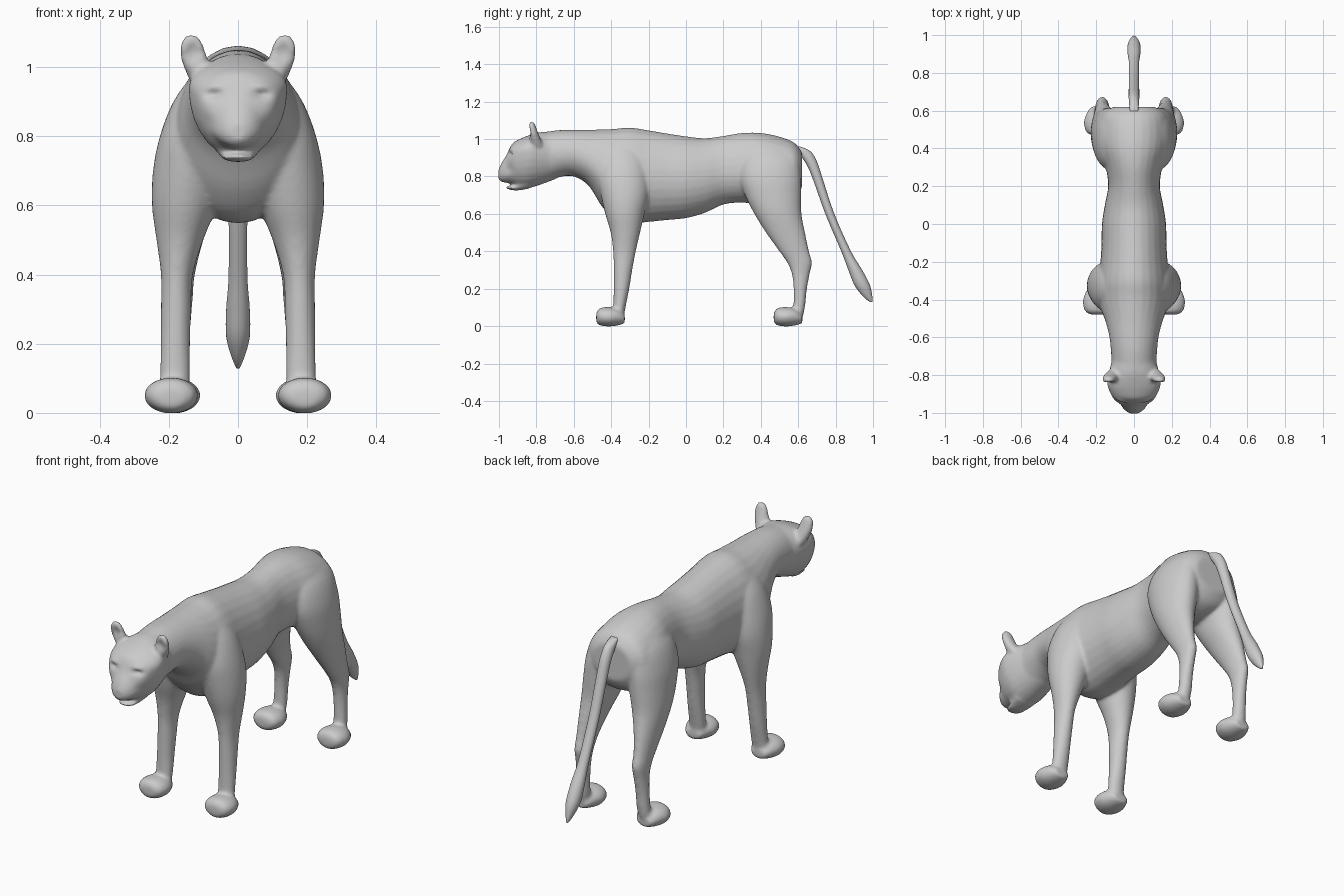
import bpy, bmesh
from math import sin, cos, tau, exp
from mathutils import Vector

SEGMENTS = 28
STEPS = 4

cube = bpy.data.objects.get("Cube")
if cube:
    bpy.data.objects.remove(cube, do_unlink=True)

grey = bpy.data.materials.new("soft grey")
grey.use_nodes = True
grey.diffuse_color = (0.6, 0.6, 0.6, 1)
shader = next(n for n in grey.node_tree.nodes if n.type == 'BSDF_PRINCIPLED')
shader.inputs["Base Color"].default_value = grey.diffuse_color


def smooth_rows(rows):
    """Fill in sections between the given ones with a Catmull-Rom spline."""
    out = []
    for i in range(len(rows) - 1):
        a, b, c, d = (rows[max(i - 1, 0)], rows[i], rows[i + 1],
                      rows[min(i + 2, len(rows) - 1)])
        for s in range(STEPS):
            t = s / STEPS
            out.append([q + t * ((r - p) / 2 + t * (p - 2.5 * q + 2 * r - e / 2
                       + t * (1.5 * (q - r) + (e - p) / 2)))
                        for p, q, r, e in zip(a, b, c, d)])
    return out + [list(rows[-1])]


def along_y(row, centre):
    """Upright egg section: y, top, bottom, half width, height of widest point."""
    y, top, bottom, width, widest = row
    for k in range(SEGMENTS):
        a = tau * k / SEGMENTS
        reach = top - widest if sin(a) > 0 else widest - bottom
        yield Vector((centre + width * cos(a), y, widest + reach * sin(a)))


def along_z(row, centre):
    """Level oval section: z, front y, back y, inner x, outer x."""
    z, front, back, inner, outer = row
    for k in range(SEGMENTS):
        a = tau * k / SEGMENTS
        yield Vector((centre + (inner + outer) / 2 + (outer - inner) / 2 * cos(a),
                      (front + back) / 2 + (back - front) / 2 * sin(a), z))


def loft(bm, rows, section, side=1, centre=0):
    """Skin the sections into a closed tube; side -1 mirrors it."""
    rings = []
    for row in smooth_rows(rows):
        rings.append([bm.verts.new((p.x * side, p.y, p.z))
                      for p in section(row, centre)])
    faces = [bm.faces.new(rings[0]), bm.faces.new(rings[-1])]
    for lower, upper in zip(rings, rings[1:]):
        for k in range(SEGMENTS):
            n = (k + 1) % SEGMENTS
            faces.append(bm.faces.new((lower[k], lower[n], upper[n], upper[k])))
    bmesh.ops.recalc_face_normals(bm, faces=faces)
    return [v for ring in rings for v in ring]


def dent(verts, centre, size, push):
    """Push the vertices near a point, fading out with distance."""
    for v in verts:
        d = v.co - Vector(centre)
        fall = exp(-sum((d[i] / size[i]) ** 2 for i in range(3)))
        v.co += Vector(push) * fall


def make_object(name, bm):
    mesh = bpy.data.meshes.new(name)
    bm.to_mesh(mesh)
    bm.free()
    obj = bpy.data.objects.new(name, mesh)
    bpy.context.collection.objects.link(obj)
    bpy.ops.object.select_all(action='DESELECT')
    obj.select_set(True)
    bpy.context.view_layer.objects.active = obj
    return obj


def finish(obj):
    obj.data.materials.clear()
    obj.data.materials.append(grey)
    for p in obj.data.polygons:
        p.use_smooth = True
        p.material_index = 0


torso = [
    (-.78, 1.035, .755, .115, .92), (-.68, 1.048, .795, .122, .92),
    (-.6, 1.05, .8, .13, .92), (-.52, 1.05, .75, .15, .88),
    (-.45, 1.052, .64, .175, .82), (-.38, 1.055, .57, .19, .78),
    (-.3, 1.062, .548, .19, .78), (-.2, 1.047, .557, .178, .78),
    (-.1, 1.03, .567, .172, .78), (0, 1.015, .577, .17, .78),
    (.1, 1.005, .605, .155, .79), (.2, 1.017, .65, .137, .81),
    (.3, 1.033, .66, .15, .82), (.4, 1.033, .65, .18, .82),
    (.5, 1.013, .65, .19, .8), (.58, .98, .68, .17, .82),
    (.62, .93, .74, .11, .84)]

head = [
    (-1.003, .835, .785, .025, .81), (-.985, .875, .77, .05, .815),
    (-.96, .915, .766, .072, .83), (-.93, .975, .758, .105, .9),
    (-.89, 1.0, .74, .128, .93), (-.84, 1.02, .738, .143, .94),
    (-.78, 1.037, .755, .132, .93), (-.7, 1.04, .785, .11, .92)]

chin = [
    (-.962, .748, .736, .02, .742), (-.94, .748, .729, .042, .74),
    (-.9, .755, .725, .052, .745), (-.84, .77, .735, .06, .755)]

front_leg = [
    (.98, -.41, -.27, .03, .13), (.9, -.45, -.22, .03, .187),
    (.8, -.47, -.2, .03, .226), (.7, -.455, -.2, .04, .246),
    (.6, -.432, -.222, .06, .249), (.5, -.403, -.245, .1, .236),
    (.4, -.39, -.268, .13, .223), (.3, -.387, -.287, .135, .223),
    (.2, -.387, -.303, .138, .224), (.1, -.39, -.323, .138, .226),
    (.03, -.4, -.335, .145, .23)]

hind_leg = [
    (.98, .36, .52, .03, .11), (.9, .3, .595, .03, .18),
    (.8, .285, .615, .03, .216), (.7, .315, .617, .04, .227),
    (.6, .365, .618, .065, .229), (.5, .427, .637, .1, .22),
    (.4, .498, .658, .125, .21), (.34, .54, .674, .13, .206),
    (.28, .565, .662, .135, .204), (.2, .575, .647, .14, .206),
    (.1, .573, .636, .142, .212), (.03, .555, .62, .15, .22)]

paw = [
    (-.078, .07, .02, .035, .05), (-.06, .096, .004, .066, .052),
    (-.01, .102, -.002, .079, .05), (.04, .092, .004, .064, .05),
    (.075, .06, .015, .04, .04)]

ear = [
    (.96, -.83, -.76, .075, .14), (1.02, -.843, -.785, .087, .165),
    (1.06, -.85, -.8, .098, .168), (1.082, -.845, -.808, .11, .158),
    (1.094, -.838, -.82, .125, .148)]

tail = [
    (.96, .57, .61, -.02, .02), (.935, .59, .665, -.025, .025),
    (.88, .635, .7, -.028, .028), (.8, .673, .727, -.028, .028),
    (.6, .745, .793, -.027, .027), (.4, .83, .882, -.027, .027),
    (.3, .868, .942, -.034, .034), (.22, .9, .983, -.034, .034),
    (.16, .945, .996, -.018, .018), (.128, .984, .998, -.004, .004)]

# Body, head, legs and paws as overlapping closed forms
bm = bmesh.new()
loft(bm, torso, along_y)
loft(bm, head, along_y)
loft(bm, chin, along_y)
for side in (-1, 1):
    loft(bm, front_leg, along_z, side)
    loft(bm, hind_leg, along_z, side)
    for heel, spread in ((-.402, .193), (.547, .187)):
        rows = [(y + heel, *rest) for y, *rest in paw]
        loft(bm, rows, along_y, side, spread)
    # Cupped ear
    ear_verts = loft(bm, ear, along_z, side)
    front = [v for v in ear_verts if v.co.y < -.822]
    dent(front, (side * .13, -.845, 1.045), (.022, .05, .03), (0, .025, 0))

# Blend the forms into one skin
body = make_object("body", bm)
skin = body.modifiers.new("skin", 'REMESH')
skin.mode = 'VOXEL'
skin.voxel_size = .0085
relax = body.modifiers.new("relax", 'SMOOTH')
relax.factor = .5
relax.iterations = 9
for name in ("skin", "relax"):
    bpy.ops.object.modifier_apply(modifier=name)

# Eye sockets, brows, and the hollow behind the muzzle
verts = body.data.vertices
for side in (-1, 1):
    dent(verts, (side * .07, -.945, .92), (.025, .04, .012), (0, .012, 0))
    dent(verts, (side * .07, -.935, .945), (.03, .04, .012), (0, -.006, 0))
    dent(verts, (side * .09, -.95, .84), (.025, .03, .03), (-side * .008, 0, 0))
finish(body)

# Tail with a tufted end
bm = bmesh.new()
loft(bm, tail, along_z)
finish(make_object("tail", bm))
